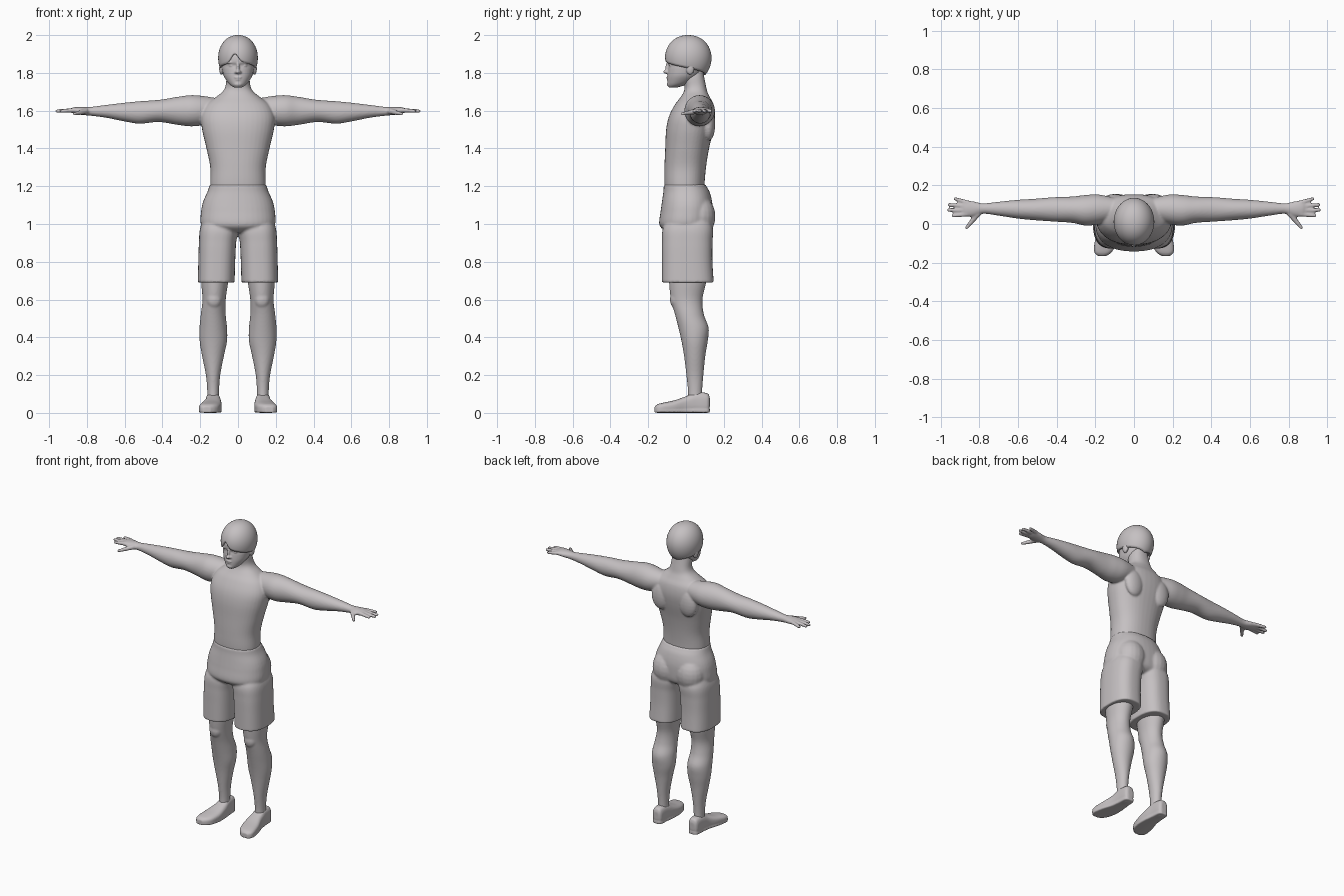
import bpy
import bmesh
import math
from mathutils import Matrix, Vector

default = bpy.data.objects.get("Cube")
if default:
    bpy.data.objects.remove(default, do_unlink=True)

grey = bpy.data.materials.new("warm_grey")
grey.use_nodes = True
tone = (0.56, 0.53, 0.54, 1)
grey.diffuse_color = tone
grey.node_tree.nodes["Principled BSDF"].inputs["Base Color"].default_value = tone


def spline(a, b, c, d, t):
    """Catmull-Rom blend of four numbers."""
    return b + t * (c - a + t * (2 * a - 5 * b + 4 * c - d + t * (3 * (b - c) + d - a))) / 2


def refine(stations, steps=5):
    """Insert smooth in-between cross-sections."""
    last = len(stations) - 1
    for i in range(last):
        near = [stations[min(max(i + k, 0), last)] for k in (-1, 0, 1, 2)]
        for s in range(steps):
            yield [spline(*column, s / steps) for column in zip(*near)]
    yield stations[last]


def loft(bm, axis, stations, power=2, side=1, count=40):
    """Closed skin through sections (position, a_low, a_high, b_low, b_high).
    Sections of four numbers give one half width for a symmetric a."""
    full = [(s[0], -s[1], *s[1:]) if len(s) == 4 else s for s in stations]
    place = {"x": lambda t, a, b: (side * t, a, b),
             "y": lambda t, a, b: (side * a, t, b),
             "z": lambda t, a, b: (side * a, b, t)}[axis]
    rings = []
    for t, a0, a1, b0, b1 in refine(full):
        ring = []
        for k in range(count):
            c, s = math.cos(math.tau * k / count), math.sin(math.tau * k / count)
            u = math.copysign(abs(c) ** (2 / power), c)
            v = math.copysign(abs(s) ** (2 / power), s)
            a = (a0 + a1 + u * (a1 - a0)) / 2
            b = (b0 + b1 + v * (b1 - b0)) / 2
            ring.append(bm.verts.new(place(t, a, b)))
        rings.append(ring)
    for low, high in zip(rings, rings[1:]):
        for k in range(count):
            n = (k + 1) % count
            bm.faces.new((low[k], low[n], high[n], high[k]))
    bm.faces.new(rings[0])
    bm.faces.new(rings[-1])


def blob(bm, centre, radii):
    bmesh.ops.create_uvsphere(bm, u_segments=20, v_segments=12, radius=1,
                              matrix=Matrix.Translation(centre) @ Matrix.Diagonal((*radii, 1)))


def pair(bm, centre, radii):
    for side in (1, -1):
        blob(bm, (side * centre[0], *centre[1:]), radii)


def finger(bm, start, end, thick, thin):
    start, end = Vector(start), Vector(end)
    along = end - start
    turn = along.to_track_quat("Z", "Y").to_matrix().to_4x4()
    bmesh.ops.create_cone(bm, cap_ends=True, segments=12, radius1=thick, radius2=thin,
                          depth=along.length, matrix=Matrix.Translation((start + end) / 2) @ turn)
    blob(bm, end, (thin, thin, thin))


def finish(name, bm, voxel=None, smoothing=0):
    """Turn the mesh into an object; fuse overlapping parts when voxel is set."""
    bmesh.ops.recalc_face_normals(bm, faces=bm.faces)
    mesh = bpy.data.meshes.new(name)
    bm.to_mesh(mesh)
    bm.free()
    mesh.materials.append(grey)
    for face in mesh.polygons:
        face.use_smooth = True
    obj = bpy.data.objects.new(name, mesh)
    bpy.context.collection.objects.link(obj)
    if voxel:
        fuse = obj.modifiers.new("fuse", "REMESH")
        fuse.mode = "VOXEL"
        fuse.voxel_size = voxel
        fuse.use_smooth_shade = True
        soften = obj.modifiers.new("soften", "SMOOTH")
        soften.factor = 0.5
        soften.iterations = smoothing
    return obj


# Torso and neck
body = bmesh.new()
loft(body, "z", [(1.1, .14, -.1, .1), (1.2, .147, -.114, .098), (1.3, .147, -.114, .106),
                 (1.4, .167, -.11, .122), (1.5, .19, -.105, .145), (1.57, .195, -.09, .154),
                 (1.63, .17, -.06, .147), (1.67, .12, -.03, .127), (1.7, .082, -.012, .113),
                 (1.73, .066, -.008, .106), (1.78, .06, -.02, .096), (1.82, .05, -.02, .09)],
     power=2.3)

for side in (1, -1):
    # Arm and palm
    loft(body, "x", [(.08, .03, .13, 1.56, 1.66), (.18, 0, .152, 1.525, 1.677),
                     (.25, -.008, .15, 1.517, 1.682), (.32, .006, .142, 1.525, 1.673),
                     (.42, .013, .138, 1.54, 1.657), (.52, .02, .13, 1.531, 1.65),
                     (.6, .028, .125, 1.543, 1.642), (.7, .043, .115, 1.563, 1.63),
                     (.78, .053, .107, 1.573, 1.62), (.83, .038, .117, 1.578, 1.62),
                     (.87, .038, .122, 1.585, 1.618), (.885, .05, .11, 1.59, 1.612)], side=side)
    # Fingers and thumb
    for root, tip_x, tip_y in ((.11, .925, .13), (.09, .955, .1), (.07, .958, .072), (.05, .935, .043)):
        finger(body, (side * .86, root, 1.603), (side * tip_x, tip_y, 1.598), .0125, .0095)
    finger(body, (side * .805, .055, 1.597), (side * .865, -.018, 1.583), .016, .0095)
    # Leg
    loft(body, "z", [(.8, .05, .19, -.09, .11), (.7, .052, .195, -.09, .108),
                     (.6, .065, .188, -.08, .087), (.52, .065, .197, -.058, .095),
                     (.45, .058, .204, -.04, .12), (.38, .058, .203, -.024, .115),
                     (.3, .075, .19, -.01, .102), (.2, .094, .17, .002, .092),
                     (.12, .1, .163, .01, .086), (.05, .1, .163, .01, .086)], side=side)
# Kneecaps and shoulder blades
pair(body, (.127, -.05, .6), (.042, .035, .05))
pair(body, (.1, .12, 1.53), (.065, .035, .09))
finish("body", body, voxel=.006, smoothing=4)

# Head with jaw and cranium
head = bmesh.new()
loft(head, "z", [(1.722, .018, -.09, -.05), (1.735, .04, -.096, -.005), (1.755, .058, -.098, .035),
                 (1.785, .076, -.098, .07), (1.82, .084, -.095, .09), (1.84, .086, -.092, .1),
                 (1.86, .088, -.1, .108), (1.9, .09, -.094, .11), (1.95, .068, -.065, .09),
                 (1.97, .03, -.02, .05)], power=2.1)
# Face features
blob(head, (0, -.103, 1.806), (.014, .018, .011))
blob(head, (0, -.095, 1.828), (.009, .014, .03))
blob(head, (0, -.094, 1.776), (.021, .01, .006))
blob(head, (0, -.092, 1.765), (.018, .01, .006))
blob(head, (0, -.088, 1.74), (.022, .013, .014))
pair(head, (.034, -.081, 1.856), (.028, .014, .008))
pair(head, (.033, -.077, 1.839), (.015, .012, .009))
pair(head, (.012, -.096, 1.803), (.008, .01, .008))
# Ears
pair(head, (.087, .022, 1.822), (.013, .022, .032))
finish("head", head, voxel=.004, smoothing=2)

# Hair cap whose lower edge sweeps from the fringe to the nape
hair = bmesh.new()
columns, rows = 72, 18
crown = 1.88
grid = []
for k in range(columns):
    angle = math.tau * k / columns - math.pi
    parting = .045 * math.exp(-((angle + .2) / .25) ** 2)
    edge = 1.862 - .075 * abs(angle) / math.pi + parting
    drop = edge - crown
    reach = math.acos(drop / (.12 if drop > 0 else .13))
    strip = []
    for r in range(rows + 1):
        phi = reach * r / rows
        out = math.sin(phi) ** .92
        height = math.cos(phi) * (.12 if phi < math.pi / 2 else .13)
        strip.append(hair.verts.new((.105 * out * math.sin(angle),
                                     .012 - .123 * out * math.cos(angle), crown + height)))
    grid.append(strip)
for k in range(columns):
    left, right = grid[k], grid[(k + 1) % columns]
    for r in range(rows):
        hair.faces.new((left[r], left[r + 1], right[r + 1], right[r]))
bmesh.ops.remove_doubles(hair, verts=hair.verts, dist=.00001)
cap = finish("hair", hair)
shell = cap.modifiers.new("thickness", "SOLIDIFY")
shell.thickness = .018
shell.offset = -1

# Shorts: hips, seat and two wide legs
shorts = bmesh.new()
loft(shorts, "z", [(.955, .1, -.09, .09), (.97, .16, -.12, .12), (1, .197, -.142, .138),
                   (1.07, .195, -.134, .142), (1.12, .184, -.127, .138), (1.17, .162, -.12, .125),
                   (1.2, .152, -.118, .108), (1.21, .15, -.117, .104)], power=2.3)
pair(shorts, (.085, .07, 1.04), (.095, .086, .11))
for side in (1, -1):
    loft(shorts, "z", [(.69, .018, .213, -.127, .147), (.8, .015, .21, -.127, .14),
                       (.9, .01, .207, -.127, .14), (.98, 0, .2, -.122, .142),
                       (1.05, .03, .17, -.08, .11)], power=2.6, side=side)
finish("shorts", shorts, voxel=.007, smoothing=4)

# Shoes with flat soles, toes turned slightly outward
for label, side in (("left", 1), ("right", -1)):
    shoe = bmesh.new()
    outline = [(.126, .115, .148, .03, .08), (.112, .1, .165, 0, .104), (.05, .094, .17, 0, .108),
               (0, .088, .177, 0, .088), (-.06, .087, .196, 0, .067), (-.12, .1, .207, 0, .054),
               (-.15, .12, .203, 0, .046), (-.166, .145, .185, .006, .034)]
    loft(shoe, "y", outline, power=2.8, side=side)
    sole = [(y, a, b, .001, .022) for y, a, b, low, high in outline]
    loft(shoe, "y", sole, power=5, side=side)
    finish(label + "_shoe", shoe, voxel=.005, smoothing=2)
